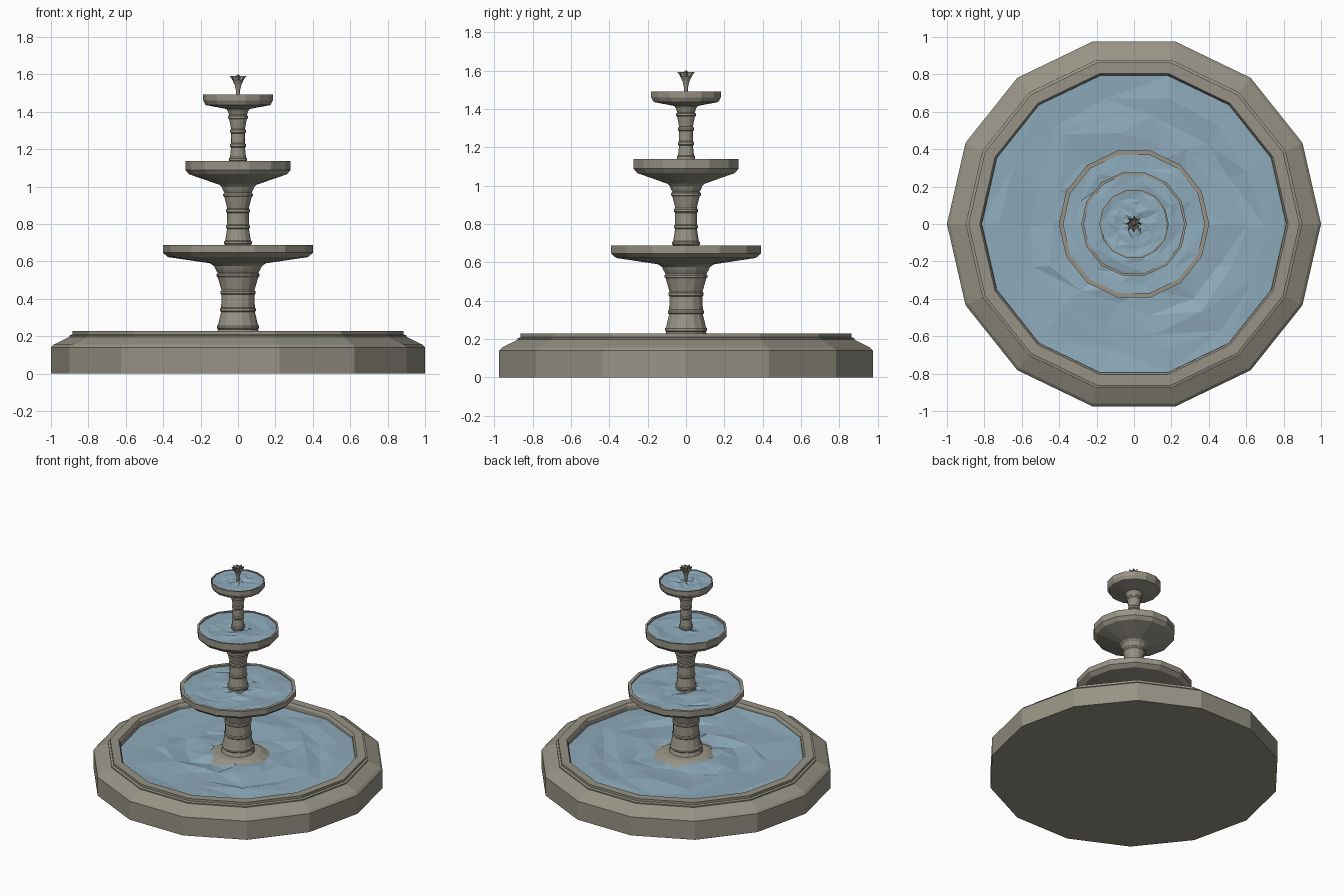
import bpy, bmesh, math, random

if "Cube" in bpy.data.objects:
    bpy.data.objects.remove(bpy.data.objects["Cube"])

random.seed(4)
N = 14


def material(name, color):
    m = bpy.data.materials.new(name)
    m.diffuse_color = color
    m.use_nodes = True
    m.node_tree.nodes["Principled BSDF"].inputs["Base Color"].default_value = m.diffuse_color
    return m


STONE = material("stone", (0.31, 0.29, 0.235, 1))
WATER = material("water", (0.27, 0.41, 0.50, 1))


def finish(bm, name, mat):
    bmesh.ops.recalc_face_normals(bm, faces=bm.faces)
    me = bpy.data.meshes.new(name)
    bm.to_mesh(me)
    bm.free()
    me.materials.append(mat)
    ob = bpy.data.objects.new(name, me)
    bpy.context.collection.objects.link(ob)
    return ob


def ring(bm, r, z, n=N, star=1.0):
    return [bm.verts.new(((r if i % 2 == 0 else r * star) * math.cos(i * math.tau / n),
                          (r if i % 2 == 0 else r * star) * math.sin(i * math.tau / n), z))
            for i in range(n)]


def lathe(name, profile, n=N):
    """Faceted turned solid from (radius, height[, star factor]) points, capped at both ends."""
    bm = bmesh.new()
    rings = [ring(bm, p[0], p[1], n, *p[2:]) for p in profile]
    for a, b in zip(rings, rings[1:]):
        for i in range(n):
            j = (i + 1) % n
            bm.faces.new((a[i], a[j], b[j], b[i]))
    bm.faces.new(rings[0])
    bm.faces.new(rings[-1])
    return finish(bm, name, STONE)


def water(name, r, z, amp, rings):
    """Rippled low-poly disc: jittered concentric rings split into triangles."""
    bm = bmesh.new()
    centre = bm.verts.new((0, 0, z))
    prev = None
    for k in range(1, rings + 1):
        cur = ring(bm, r * k / rings, z)
        if k < rings:
            j = 0.3 * r / rings
            for v in cur:
                v.co.x += random.uniform(-j, j)
                v.co.y += random.uniform(-j, j)
        for v in cur:
            v.co.z += random.uniform(-amp, amp)
        for i in range(N):
            m = (i + 1) % N
            if prev is None:
                bm.faces.new((centre, cur[i], cur[m]))
            elif random.random() < 0.5:
                bm.faces.new((prev[i], cur[i], cur[m]))
                bm.faces.new((prev[i], cur[m], prev[m]))
            else:
                bm.faces.new((prev[i], cur[i], prev[m]))
                bm.faces.new((prev[m], cur[i], cur[m]))
        prev = cur
    return finish(bm, name, WATER)


def pedestal(name, z0, z1, r_base, r_waist, r_top, bands):
    """Waisted column with thin raised bands."""
    def radius(t):
        if t < 0.5:
            return r_waist + (r_base - r_waist) * (1 - 2 * t) ** 1.5
        return r_waist + (r_top - r_waist) * (2 * t - 1) ** 2.2
    prof = [(r_base, z0)]
    for k in range(bands):
        t = (k + 0.5) / bands
        z, r = z0 + (z1 - z0) * t, radius(t)
        prof += [(r, z - 0.014), (r + 0.006, z - 0.008), (r + 0.006, z + 0.004), (r, z + 0.01)]
    prof += [(radius(0.95), z0 + (z1 - z0) * 0.95), (r_top, z1)]
    lathe(name, prof)


def bowl(name, r, lip, z_under, z_edge, z_top, r_under):
    """Shallow dish with vertical rim and hollow inside."""
    lathe(name, [(r_under * 0.75, z_under - 0.025), (r_under, z_under),
                 (r * 0.93, z_edge - 0.012), (r, z_edge + 0.012), (r, z_top),
                 (lip, z_top), (lip, z_top - 0.025), (r_under * 0.8, z_under + 0.03)])


# Main basin, with a raised mound under the pedestal
lathe("basin", [(1, 0), (1, 0.14), (0.985, 0.155), (0.9, 0.197), (0.9, 0.205), (0.885, 0.21),
                (0.885, 0.228), (0.825, 0.228), (0.815, 0.21), (0.81, 0.12),
                (0.3, 0.14), (0.16, 0.205), (0.12, 0.21)])
water("basin_water", 0.815, 0.185, 0.014, 7)

# Three pedestals of shrinking size
pedestal("lower_pedestal", 0.205, 0.575, 0.118, 0.086, 0.128, 4)
pedestal("middle_pedestal", 0.66, 1.0, 0.075, 0.056, 0.088, 4)
pedestal("upper_pedestal", 1.11, 1.41, 0.046, 0.036, 0.056, 4)

# Three bowls with their water
bowl("lower_bowl", 0.402, 0.378, 0.59, 0.635, 0.687, 0.15)
bowl("middle_bowl", 0.282, 0.268, 1.01, 1.078, 1.138, 0.10)
bowl("upper_bowl", 0.186, 0.177, 1.415, 1.448, 1.492, 0.062)
water("lower_water", 0.38, 0.678, 0.009, 6)
water("middle_water", 0.27, 1.13, 0.008, 5)
water("upper_water", 0.178, 1.485, 0.006, 5)

# Flared finial with a spiky crown and a small bud
lathe("finial", [(0.008, 1.47), (0.01, 1.51), (0.018, 1.545), (0.03, 1.57),
                 (0.046, 1.592, 0.5), (0.022, 1.568, 0.8)], 16)
lathe("finial_bud", [(0.006, 1.56), (0.014, 1.575), (0.014, 1.588), (0.004, 1.6)], 8)
